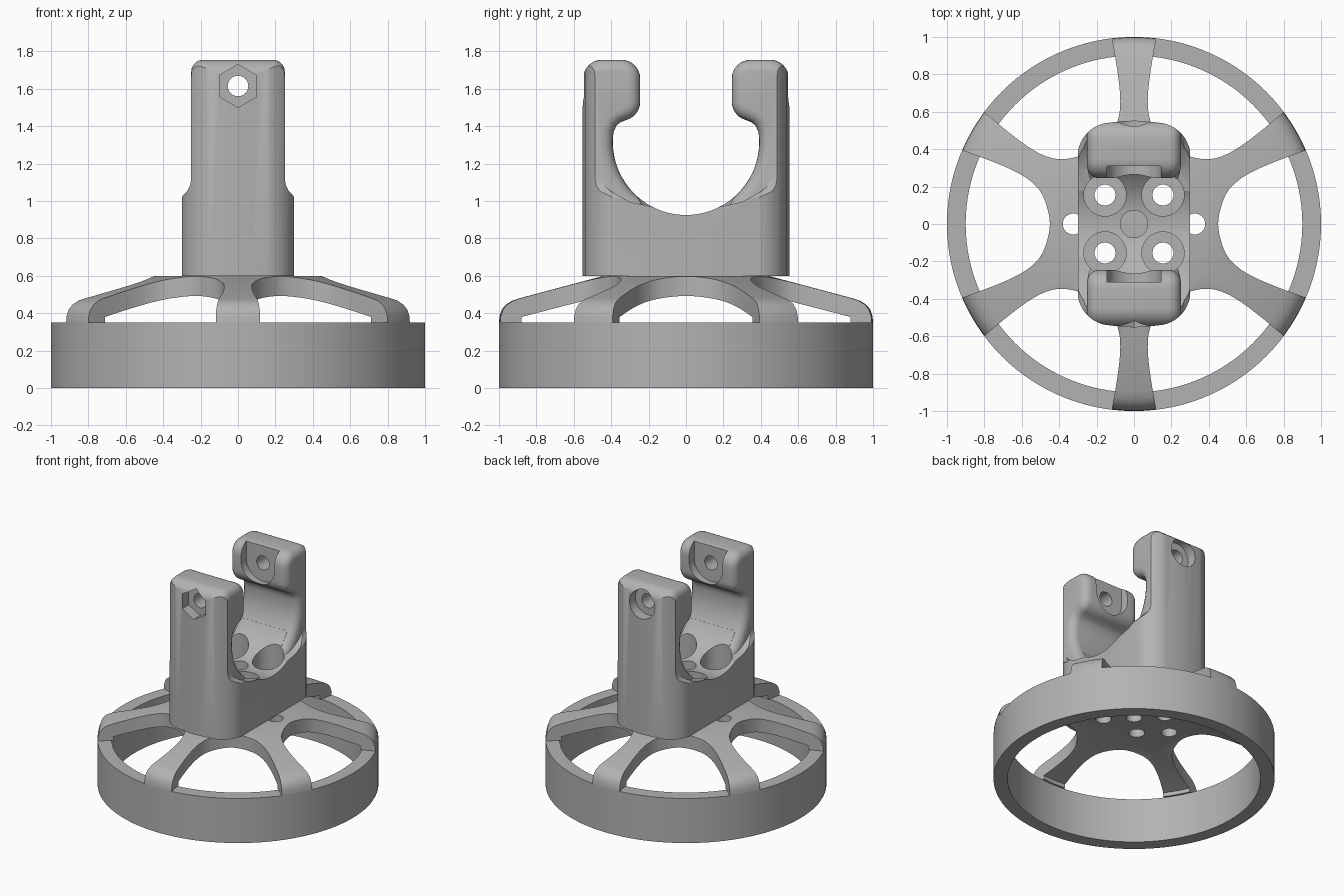
import bpy, bmesh, math
from mathutils import Matrix, Vector

if "Cube" in bpy.data.objects:
    bpy.data.objects.remove(bpy.data.objects["Cube"])

grey = bpy.data.materials.new("plain grey")
grey.diffuse_color = (0.45, 0.45, 0.45, 1)
grey.use_nodes = True
grey.node_tree.nodes["Principled BSDF"].inputs["Base Color"].default_value = grey.diffuse_color


def finish(name, bm):
    bmesh.ops.recalc_face_normals(bm, faces=bm.faces[:])
    me = bpy.data.meshes.new(name)
    bm.to_mesh(me)
    bm.free()
    me.materials.append(grey)
    ob = bpy.data.objects.new(name, me)
    bpy.context.collection.objects.link(ob)
    return ob


def prism(name, pts, axis, lo, hi, bevel=0):
    """Extrude a 2D outline along an axis, optionally rounding the cap edges."""
    place = {"x": lambda a, b, t: (t, a, b), "y": lambda a, b, t: (a, t, b),
             "z": lambda a, b, t: (a, b, t)}[axis]
    bm = bmesh.new()
    low = [bm.verts.new(place(a, b, lo)) for a, b in pts]
    high = [bm.verts.new(place(a, b, hi)) for a, b in pts]
    caps = [bm.faces.new(low), bm.faces.new(high)]
    for i in range(len(pts)):
        j = (i + 1) % len(pts)
        bm.faces.new((low[i], low[j], high[j], high[i]))
    if bevel:
        bmesh.ops.recalc_face_normals(bm, faces=bm.faces[:])
        edges = [e for f in caps for e in f.edges]
        bmesh.ops.bevel(bm, geom=edges, offset=bevel, segments=5, profile=0.5,
                        affect='EDGES', clamp_overlap=False)
    return finish(name, bm)


def arc(cx, cy, r, a0, a1, n):
    return [(cx + r * math.cos(math.radians(a0 + (a1 - a0) * i / n)),
             cy + r * math.sin(math.radians(a0 + (a1 - a0) * i / n))) for i in range(n + 1)]


def circle(cx, cy, r, n=32):
    return arc(cx, cy, r, 0, 360, n)[:-1]


def revolve(name, pts, closed, n=120):
    bm = bmesh.new()
    vs = [bm.verts.new((r, 0, z)) for r, z in pts]
    es = [bm.edges.new(p) for p in zip(vs, vs[1:])]
    if closed:
        es.append(bm.edges.new((vs[-1], vs[0])))
    bmesh.ops.spin(bm, geom=vs + es, cent=(0, 0, 0), axis=(0, 0, 1),
                   angle=math.tau, steps=n, use_duplicate=False)
    bmesh.ops.remove_doubles(bm, verts=bm.verts[:], dist=1e-5)
    return finish(name, bm)


def boolean(target, other, op='DIFFERENCE'):
    mod = target.modifiers.new("cut", 'BOOLEAN')
    mod.operation, mod.object, mod.solver = op, other, 'EXACT'
    bpy.context.view_layer.objects.active = target
    bpy.ops.object.modifier_apply(modifier=mod.name)
    bpy.data.objects.remove(other)


def mirrored(half):
    """Close a half outline by mirroring its first coordinate."""
    return half + [(-a, b) for a, b in reversed(half) if abs(a) > 1e-6]


# Rim
rim = revolve("rim", [(1, 0), (1, 0.35), (0.9, 0.35), (0.9, 0)], True)

# Sloping hub with six spokes
hub = revolve("hub_and_spokes", [
    (0, 0.6), (0.44, 0.6), (0.89, 0.48), (0.93, 0.467), (0.962, 0.447), (0.985, 0.42),
    (0.997, 0.385), (1, 0.35), (0.885, 0.35), (0.885, 0.38), (0.42, 0.5), (0, 0.5)], False)

# Spoke openings, smoothed through a few points
key = [(0.465, -0.09), (0.45, 0), (0.465, 0.09), (0.5, 0.173), (0.56, 0.235),
       (0.644, 0.285), (0.76, 0.335), (0.926, 0.396), (1.15, 0.475)]
edge = []
for p0, p1, p2, p3 in zip(key, key[1:], key[2:], key[3:]):
    p0, p1, p2, p3 = map(Vector, (p0, p1, p2, p3))
    for i in range(5):
        t = i / 5
        q = 0.5 * (2 * p1 + (p2 - p0) * t + (2 * p0 - 5 * p1 + 4 * p2 - p3) * t * t
                   + (3 * p1 - p0 - 3 * p2 + p3) * t ** 3)
        edge.append((q.x, q.y))
edge += key[-2:]
outline = edge + [(u, -v) for u, v in reversed(edge[1:])]
for k in range(6):
    cutter = prism("opening", outline, "z", 0.3, 0.7)
    cutter.data.transform(Matrix.Rotation(math.radians(60 * k), 4, 'Z'))
    boolean(hub, cutter)

# Clamp base: flared block with a round saddle
base_front = mirrored([(0.3, 0.6), (0.3, 1.02), (0.29, 1.035), (0.27, 1.055),
                       (0.256, 1.085), (0.25, 1.12)])
clamp = prism("clamp_body", base_front, "y", -0.62, 0.62)
boolean(clamp, prism("saddle", circle(0, 1.315, 0.39, 96), "x", -0.5, 0.5))
shoulder = mirrored([(0.18, 0.969), (0.3, 0.995), (0.4, 1.05), (0.435, 1.08),
                     (0.45, 1.13), (0.45, 1.3)])
for s in (-1, 1):
    boolean(clamp, prism("shoulder", shoulder, "x", *sorted((s * 0.19, s * 0.4))))

# Two upright arms with rounded edges and inward lips
half = ([(0.56, 0.7), (0.56, 1.655)] + arc(0.45, 1.655, 0.1, 0, 90, 8)[1:]
        + arc(0.345, 1.655, 0.1, 90, 180, 8) + arc(0.345, 1.53, 0.1, 180, 255, 7)
        + [(0.352, 1.42), (0.372, 1.402)] + arc(0, 1.315, 0.391, 8, -90, 32))
half[-1] = (0.0, 0.924)
boolean(clamp, prism("arms", mirrored(half), "x", -0.25, 0.25, 0.062), 'UNION')

# Rounded plan outline
quarter = [(0.302, 0)] + arc(0.12, 0.36, 0.182, 0, 80, 10) + [(0.07, 0.549), (0, 0.553)]
right = [(x, -y) for x, y in reversed(quarter[1:])] + quarter[1:]
plan = right + [(-x, y) for x, y in reversed(right) if x > 0]
boolean(clamp, prism("plan", plan, "z", 0.6, 2), 'INTERSECT')

# Mounting holes with counterbores
for x in (-0.155, 0.155):
    for y in (-0.155, 0.155):
        boolean(clamp, prism("counterbore", circle(x, y, 0.113), "z", 0.75, 1.4))
        for part in (clamp, hub):
            boolean(part, prism("hole", circle(x, y, 0.056), "z", 0.3, 1.3))
boolean(clamp, prism("centre_hole", circle(0, 0, 0.073), "z", 0.8, 1.2))
boolean(hub, prism("centre_hole", circle(0, 0, 0.056), "z", 0.3, 0.7))
for x in (-0.325, 0.325):
    for part in (clamp, hub):
        boolean(part, prism("side_hole", circle(x, 0, 0.056), "z", 0.3, 0.595 if part is clamp else 0.7))

# Cross bolt: through hole, hex pocket, round pocket, inner pad recesses
zb = 1.615
boolean(clamp, prism("bolt_hole", circle(0, zb, 0.055), "y", -0.8, 0.8))
boolean(clamp, prism("hex_pocket", arc(0, zb, 0.115, 30, 330, 5), "y", -0.8, -0.47))
boolean(clamp, prism("round_pocket", circle(0, zb, 0.11), "y", 0.47, 0.8))
recess = arc(0, zb, 0.145, 180, 360, 20) + [(0.145, 1.9), (-0.145, 1.9)]
boolean(clamp, prism("pad_recess", recess, "y", -0.31, 0.31))

# Smooth shading with sharp edges kept
for ob in (rim, hub, clamp):
    bpy.ops.object.select_all(action='DESELECT')
    ob.select_set(True)
    bpy.context.view_layer.objects.active = ob
    bpy.ops.object.shade_smooth_by_angle(angle=math.radians(30))
